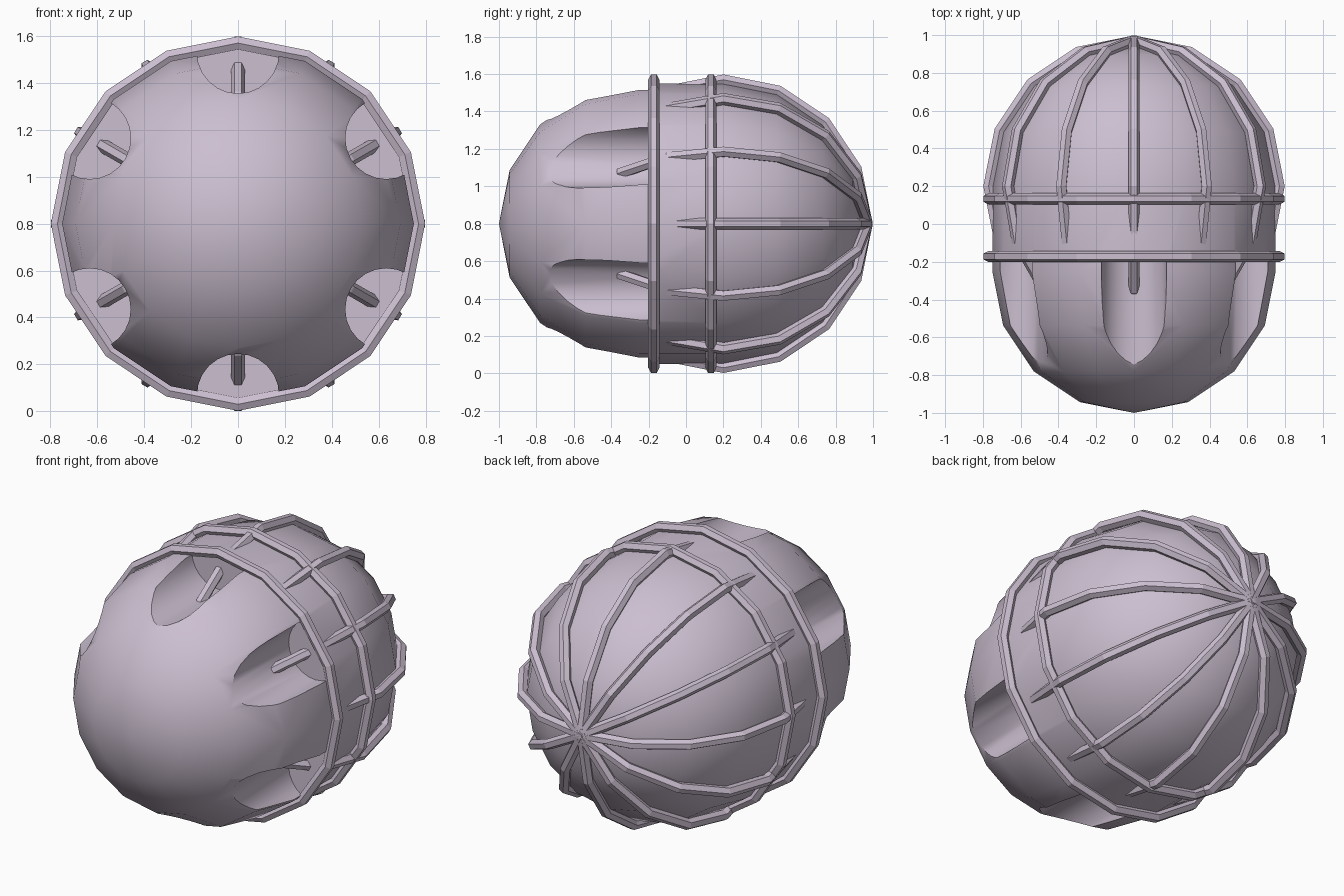
import bpy, bmesh, math
from mathutils import Matrix, Vector

if "Cube" in bpy.data.objects:
    bpy.data.objects.remove(bpy.data.objects["Cube"])

N = 16          # sides of every round part
CZ = 0.8        # height of the long axis

mat = bpy.data.materials.new("pale_mauve")
mat.diffuse_color = (0.60, 0.52, 0.63, 1)
mat.use_nodes = True
mat.node_tree.nodes["Principled BSDF"].inputs["Base Color"].default_value = mat.diffuse_color


def make(name, bm, smooth=None):
    bmesh.ops.recalc_face_normals(bm, faces=bm.faces)
    me = bpy.data.meshes.new(name)
    bm.to_mesh(me)
    bm.free()
    ob = bpy.data.objects.new(name, me)
    bpy.context.collection.objects.link(ob)
    me.materials.append(mat)
    return ob


def smooth(ob, deg):
    bpy.ops.object.select_all(action='DESELECT')
    ob.select_set(True)
    bpy.context.view_layer.objects.active = ob
    bpy.ops.object.shade_smooth_by_angle(angle=math.radians(deg))


def torus(name, major, matrix):
    """Hexagonal tube swept around the local y axis."""
    sec = [(0.028, 0.015), (0, 0.03), (-0.028, 0.015),
           (-0.028, -0.015), (0, -0.03), (0.028, -0.015)]
    bm = bmesh.new()
    rows = []
    for i in range(N):
        a = 2 * math.pi * i / N
        rows.append([bm.verts.new(matrix @ Vector(((major + d) * math.sin(a), y,
                                                   (major + d) * math.cos(a))))
                     for d, y in sec])
    for i in range(N):
        p, q = rows[i], rows[(i + 1) % N]
        for j in range(6):
            k = (j + 1) % 6
            bm.faces.new((p[j], p[k], q[k], q[j]))
    return make(name, bm)


# capsule body: two hemispheres joined by a short tube
R = 0.75
steps = [math.pi / 2 * i / 4 for i in range(1, 5)]
profile = [(R * math.sin(a), -0.25 - R * math.cos(a)) for a in steps]
profile += [(r, 0.2 - (y + 0.25)) for r, y in reversed(profile)]
bm = bmesh.new()
rows = [[bm.verts.new((r * math.sin(2 * math.pi * i / N), y,
                       CZ + r * math.cos(2 * math.pi * i / N))) for i in range(N)]
        for r, y in profile]
front = bm.verts.new((0, -0.25 - R, CZ))
back = bm.verts.new((0, 0.2 + R, CZ))
for i in range(N):
    k = (i + 1) % N
    bm.faces.new((front, rows[0][i], rows[0][k]))
    bm.faces.new((back, rows[-1][k], rows[-1][i]))
    for p, q in zip(rows, rows[1:]):
        bm.faces.new((p[i], q[i], q[k], p[k]))
body = make("capsule_body", bm)

# six round grooves cut into the front half
bm = bmesh.new()
for i in range(6):
    a = math.radians(60 * i)
    m = (Matrix.Translation((0.73 * math.sin(a), -0.68, CZ + 0.73 * math.cos(a)))
         @ Matrix.Rotation(a, 4, 'Y') @ Matrix.Rotation(math.pi / 2, 4, 'X'))
    bmesh.ops.create_cone(bm, cap_ends=True, segments=24, radius1=0.175,
                          radius2=0.175, depth=1.0, matrix=m)
cutter = make("groove_cutter", bm)
cutter.hide_render = True
mod = body.modifiers.new("grooves", 'BOOLEAN')
mod.operation = 'DIFFERENCE'
mod.solver = 'EXACT'
mod.object = cutter
bpy.context.view_layer.objects.active = body
body.select_set(True)
bpy.ops.object.modifier_apply(modifier=mod.name)
bpy.data.objects.remove(cutter)
smooth(body, 35)

# two hoops around the waist
for name, y in (("front_hoop", -0.172), ("rear_hoop", 0.133)):
    torus(name, 0.77, Matrix.Translation((0, y, CZ)))

# six full rings crossing at the rear pole make the twelve ribs and groove tabs
for i in range(6):
    m = (Matrix.Translation((0, 0.2, CZ))
         @ Matrix.Rotation(math.radians(30 * i), 4, 'Y')
         @ Matrix.Rotation(math.pi / 2, 4, 'Z'))
    torus("rib_ring_%d" % (i + 1), 0.77, m)
